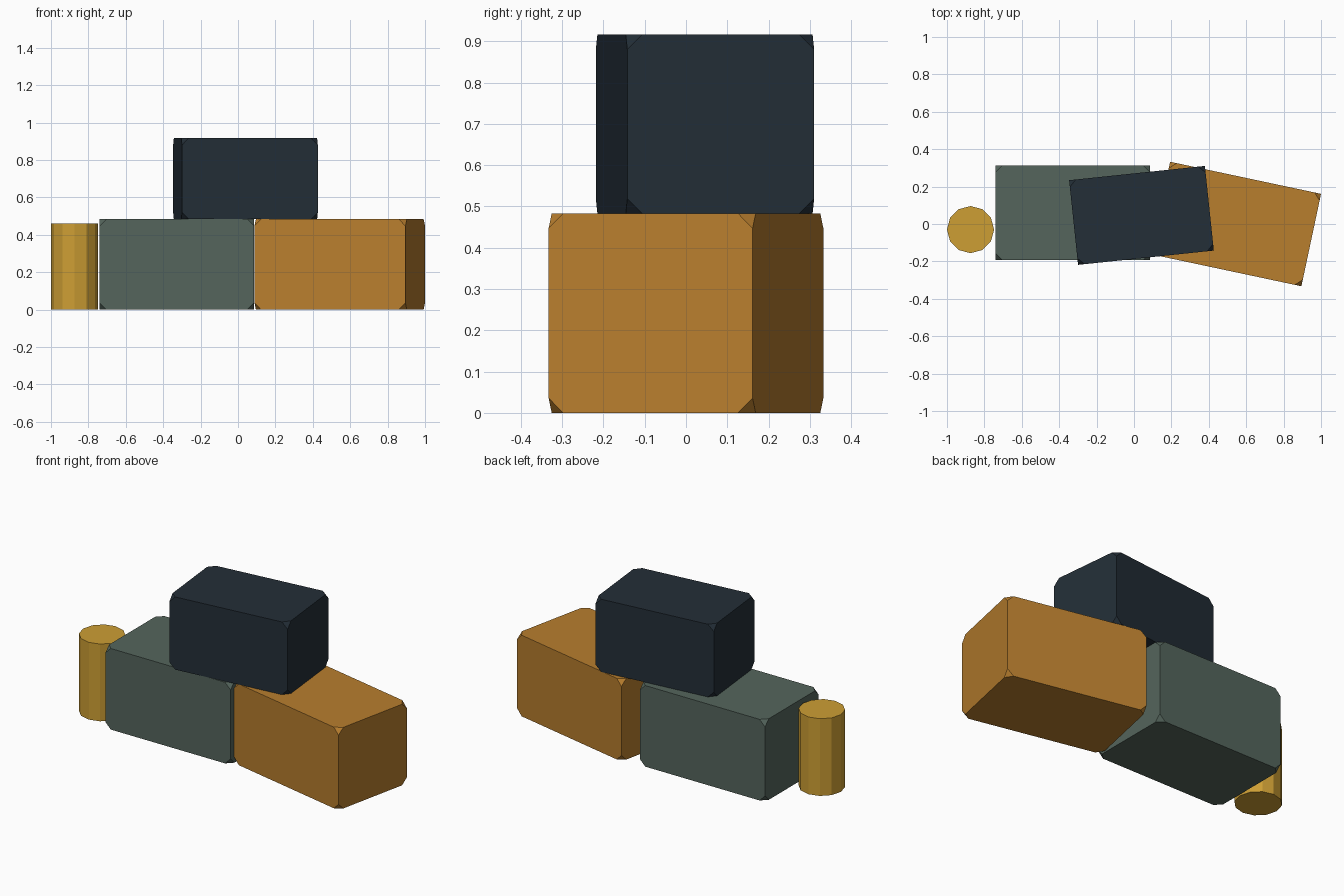
import bpy
import bmesh
from math import radians
from mathutils import Matrix

cube = bpy.data.objects.get("Cube")
if cube:
    bpy.data.objects.remove(cube, do_unlink=True)


def material(name, rgb):
    mat = bpy.data.materials.new(name)
    mat.use_nodes = True
    mat.diffuse_color = (*rgb, 1)
    mat.node_tree.nodes["Principled BSDF"].inputs["Base Color"].default_value = (*rgb, 1)
    return mat


def add_object(name, bm, mat, location, turn=0):
    mesh = bpy.data.meshes.new(name)
    bm.to_mesh(mesh)
    bm.free()
    mesh.materials.append(mat)
    obj = bpy.data.objects.new(name, mesh)
    obj.location = location
    obj.rotation_euler.z = radians(turn)
    bpy.context.collection.objects.link(obj)
    return obj


def crate(name, size, base, turn, mat, cut=0.036):
    """Box resting on base, with its eight corners cut off."""
    bm = bmesh.new()
    bmesh.ops.create_cube(bm, size=1, matrix=Matrix.Diagonal((*size, 1)))
    bmesh.ops.bevel(bm, geom=bm.verts[:], offset=cut, segments=1,
                    affect='VERTICES', offset_type='OFFSET')
    x, y, z = base
    return add_object(name, bm, mat, (x, y, z + size[2] / 2), turn)


def barrel(name, radius, height, base, mat):
    bm = bmesh.new()
    bmesh.ops.create_cone(bm, cap_ends=True, segments=12, radius1=radius,
                          radius2=radius, depth=height)
    x, y, z = base
    return add_object(name, bm, mat, (x, y, z + height / 2))


green = material("grey_green", (0.089, 0.130, 0.107))
orange = material("burnt_orange", (0.479, 0.209, 0.027))
navy = material("dark_slate", (0.0168, 0.0273, 0.0382))
yellow = material("mustard_yellow", (0.610, 0.342, 0.034))

# Two lower crates, one stacked on top, and a barrel beside them
large = (0.825, 0.505, 0.483)
crate("green_crate", large, (-0.327, 0.06, 0), 0, green)
crate("orange_crate", large, (0.544, 0, 0), -12, orange)
crate("top_crate", (0.73, 0.455, 0.433), (0.04, 0.046, large[2]), 6, navy)
barrel("barrel", 0.126, 0.46, (-0.874, -0.03, 0), yellow)
